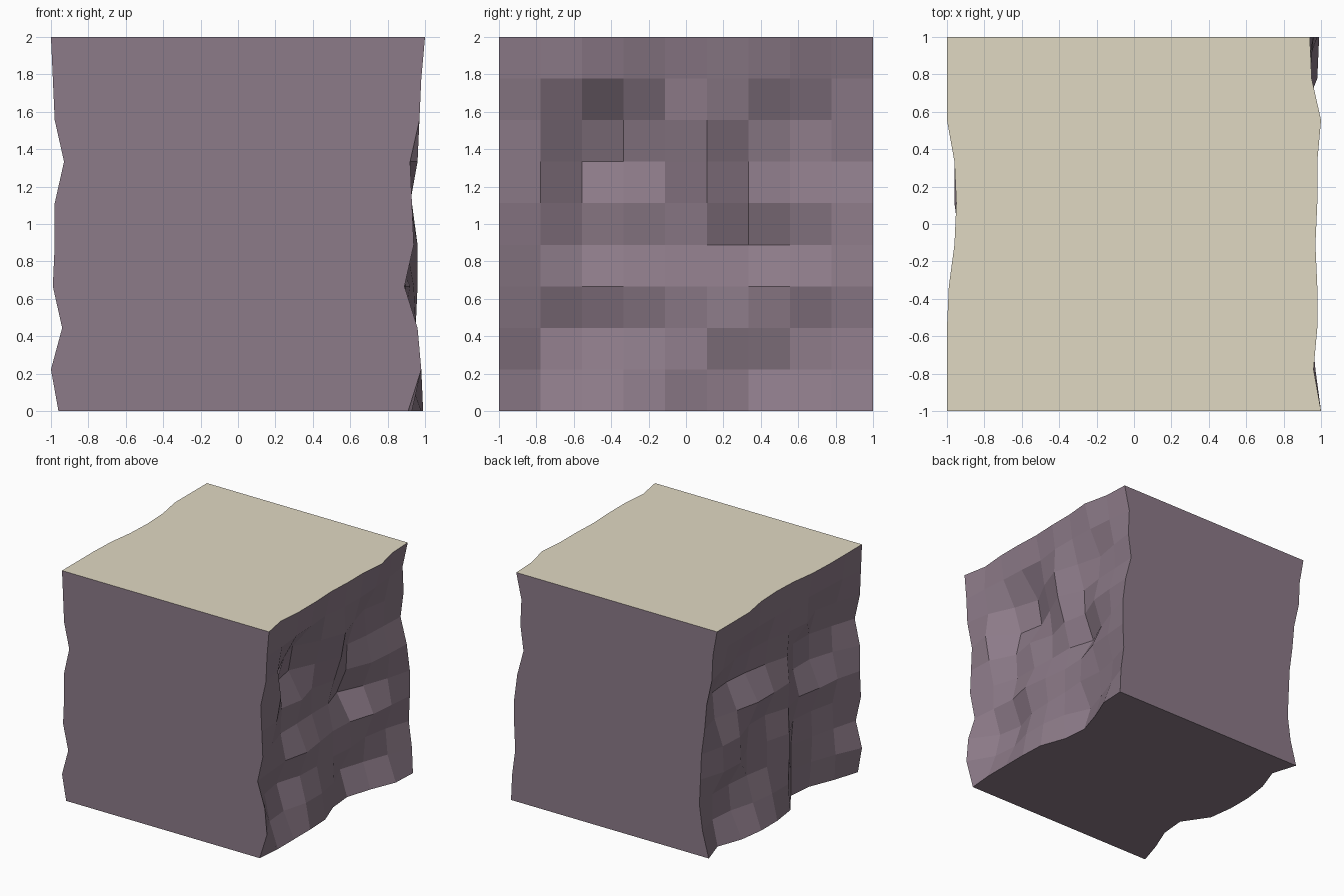
import bpy
import bmesh

if "Cube" in bpy.data.objects:
    bpy.data.objects.remove(bpy.data.objects["Cube"])

N = 9  # cells per rough side

# Relief of the two broken sides: each character is a depth in hundredths
# (base 36), rows from top to bottom, read left to right facing that side.
RIGHT = ("0422322056 235685568b 37hoc4bhda 84osi8ifed 78jflfja87 "
         "6dkkllsia4 bdfadgf864 4kohggegc5 2fhbbfpia2 97778gib21").split()
LEFT = ("0004541000 4556665431 5aeed86e92 akmkgakke7 cic778kkd2 "
        "fa9gg9ea82 g98ie8kid1 hkkie8mhc6 ekic99mia0 8f7447mkb4").split()


def material(name, rgb):
    mat = bpy.data.materials.new(name)
    mat.diffuse_color = (*rgb, 1)
    mat.use_nodes = True
    mat.node_tree.nodes["Principled BSDF"].inputs["Base Color"].default_value = mat.diffuse_color
    return mat


def rough_side(bm, relief, s):
    """Grid of dented quads on the +x (s=1) or -x (s=-1) side."""
    grid = [[bm.verts.new((s * (1 - int(c, 36) / 100),
                           s * (2 * j / N - 1),
                           2 - 2 * i / N))
             for j, c in enumerate(row)] for i, row in enumerate(relief)]
    for i in range(N):
        for j in range(N):
            bm.faces.new((grid[i][j], grid[i + 1][j],
                          grid[i + 1][j + 1], grid[i][j + 1]))
    return grid


bm = bmesh.new()
right = rough_side(bm, RIGHT, 1)
left = rough_side(bm, LEFT, -1)

# Flat top, bottom, front and back join the borders of the rough sides
top = bm.faces.new(right[0] + left[0])
bm.faces.new((right[N] + left[N])[::-1])
bm.faces.new([r[0] for r in right][::-1] + [r[N] for r in left])
bm.faces.new([r[N] for r in right] + [r[0] for r in left][::-1])
bmesh.ops.recalc_face_normals(bm, faces=bm.faces)
top.material_index = 1

mesh = bpy.data.meshes.new("rock_block")
bm.to_mesh(mesh)
bm.free()
mesh.materials.append(material("mauve_rock", (0.265, 0.197, 0.248)))
mesh.materials.append(material("pale_sand_top", (0.745, 0.69, 0.545)))
block = bpy.data.objects.new("rock_block", mesh)
bpy.context.collection.objects.link(block)
